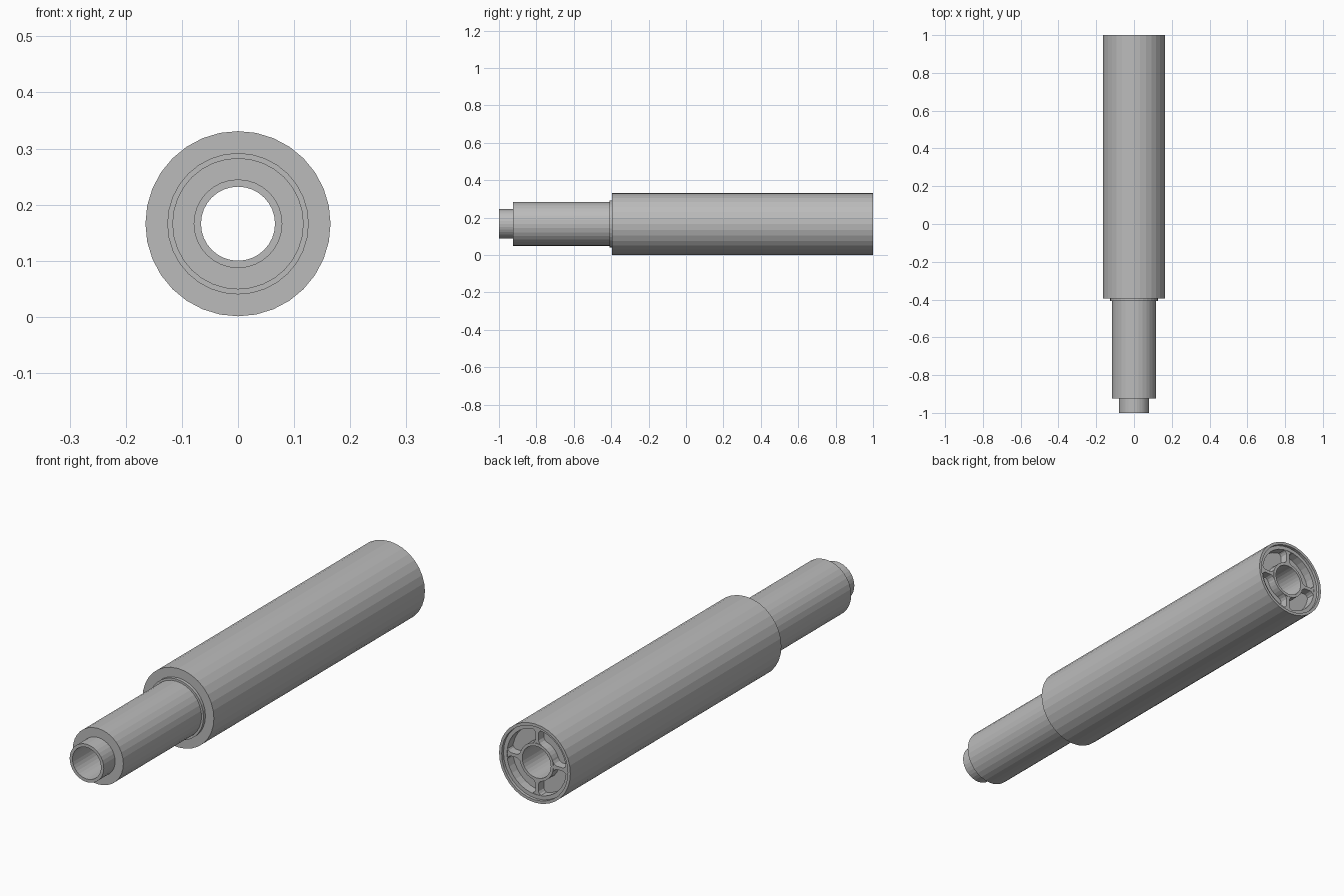
import bpy
import bmesh
import math

cube = bpy.data.objects.get("Cube")
if cube:
    bpy.data.objects.remove(cube, do_unlink=True)

SIDES = 32
AXIS_Z = 0.166

grey = bpy.data.materials.new("plain_grey")
grey.use_nodes = True
GREY = (0.5, 0.5, 0.5, 1)
grey.diffuse_color = GREY
grey.node_tree.nodes["Principled BSDF"].inputs["Base Color"].default_value = GREY


def add_object(name, bm):
    mesh = bpy.data.meshes.new(name)
    bm.to_mesh(mesh)
    bm.free()
    mesh.materials.append(grey)
    obj = bpy.data.objects.new(name, mesh)
    obj.location.z = AXIS_Z
    bpy.context.collection.objects.link(obj)
    return obj


def lathe(name, profile):
    """Turn a (radius, y) profile about the long axis."""
    bm = bmesh.new()
    rings = []
    for r, y in profile:
        angles = [2 * math.pi * i / SIDES for i in range(SIDES)]
        rings.append([bm.verts.new((r * math.cos(a), y, r * math.sin(a))) for a in angles])
    for a, b in zip(rings, rings[1:]):
        for i in range(SIDES):
            j = (i + 1) % SIDES
            bm.faces.new((a[i], b[i], b[j], a[j]))
    return add_object(name, bm)


def spoke(name, angle, front, back):
    """Web with flared ends, from the hub to the rim."""
    half = [(0.072, 0.026), (0.081, 0.013), (0.091, 0.007), (0.122, 0.007),
            (0.131, 0.013), (0.139, 0.026)]
    outline = half + [(r, -w) for r, w in reversed(half)]
    bm = bmesh.new()
    face = bm.faces.new([bm.verts.new((r, front, w)) for r, w in outline])
    extruded = bmesh.ops.extrude_face_region(bm, geom=[face])["geom"]
    moved = [v for v in extruded if isinstance(v, bmesh.types.BMVert)]
    bmesh.ops.translate(bm, verts=moved, vec=(0, back - front, 0))
    bmesh.ops.recalc_face_normals(bm, faces=bm.faces)
    add_object(name, bm).rotation_euler.y = angle


BORE, TIP, SHAFT, COLLAR, BARREL = 0.066, 0.079, 0.117, 0.126, 0.165
FLOOR, FACE = 0.95, 0.988

# Stepped front end
lathe("front_spigot", [(BORE, -1), (TIP, -1), (TIP, -0.925)])
lathe("shaft", [(TIP, -0.925), (SHAFT, -0.925), (SHAFT, -0.408)])
lathe("collar", [(SHAFT, -0.408), (COLLAR, -0.408), (COLLAR, -0.395)])

# Main barrel with its raised back rim
lathe("barrel", [(COLLAR, -0.395), (BARREL, -0.395), (BARREL, 1), (0.153, 1), (0.153, FACE)])

# Back cap: annular pocket and hub, divided by four spokes
lathe("back_cap", [(0.153, FACE), (0.137, FACE), (0.137, FLOOR), (0.078, FLOOR),
                   (0.078, FACE), (BORE, FACE)])
for k in range(4):
    spoke(f"cap_spoke_{k + 1}", k * math.pi / 2, FLOOR, FACE - 0.002)

# Through bore
lathe("bore", [(BORE, FACE), (BORE, -1)])
